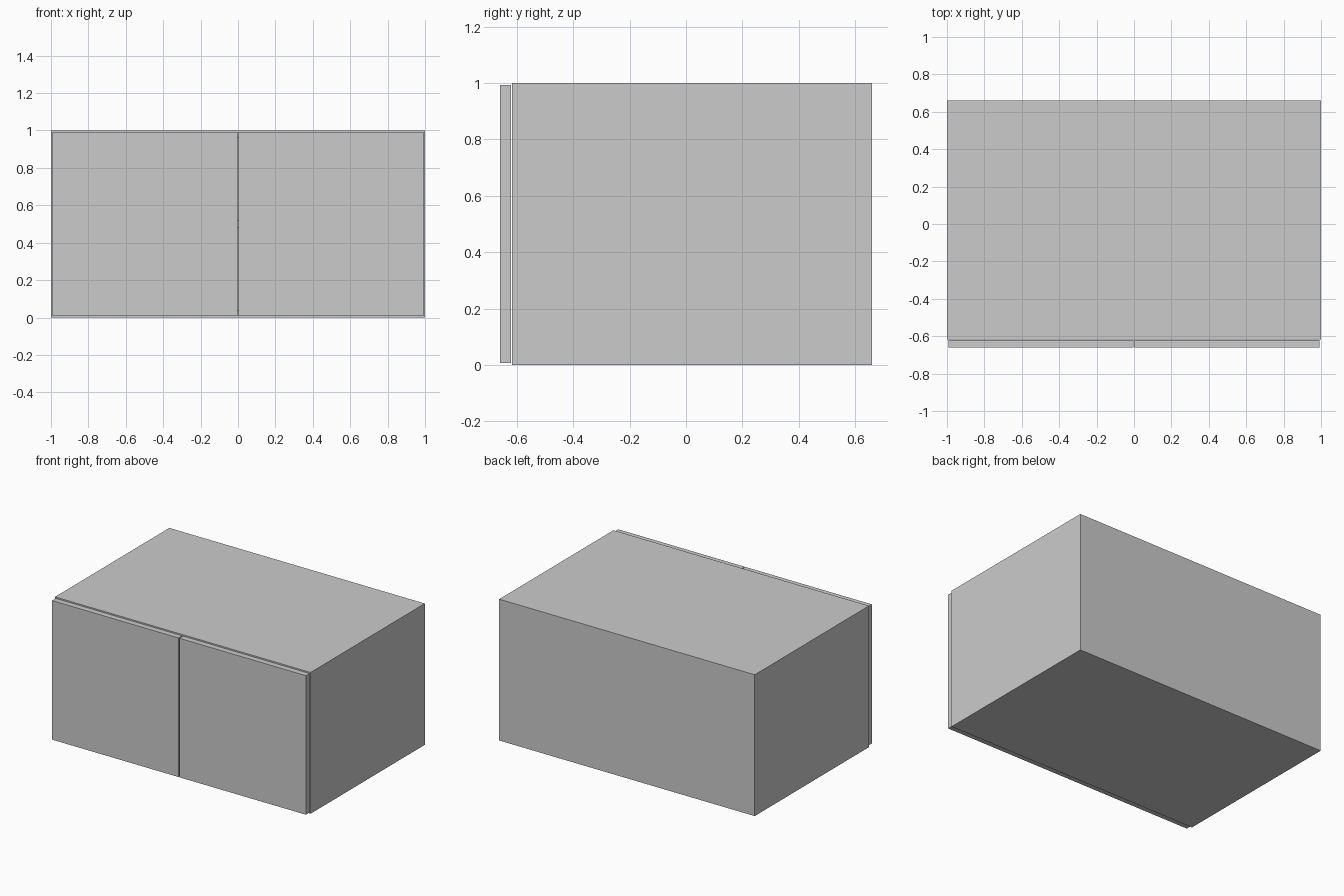
import bpy

if "Cube" in bpy.data.objects:
    bpy.data.objects.remove(bpy.data.objects["Cube"])

T = 0.04                      # board thickness
FRONT, BACK = -0.617, 0.66    # carcass depth range


def board(name, x, y, z):
    """Box spanning the (min, max) ranges on each axis."""
    bpy.ops.mesh.primitive_cube_add(size=1, location=[(a + b) / 2 for a, b in (x, y, z)])
    ob = bpy.context.object
    ob.name = name
    ob.scale = [b - a for a, b in (x, y, z)]
    bpy.ops.object.transform_apply(location=False, rotation=False, scale=True)
    return ob


inner = (-1 + T, 1 - T)

# Side panels and doors, left and right
for side, s in (("left", -1), ("right", 1)):
    board(side + "_side_panel", sorted((s, s * (1 - T))), (FRONT, BACK), (0, 1))
    board(side + "_door", sorted((s * 0.003, s * 0.993)), (-0.66, -0.62), (0.008, 0.992))

# Bottom and top panels between the sides
board("bottom_panel", inner, (FRONT, BACK), (0, T))
board("top_panel", inner, (FRONT, BACK), (1 - T, 1))

# Back panel and middle shelf inside the carcass
board("back_panel", inner, (BACK - T, BACK), (T, 1 - T))
board("middle_shelf", inner, (FRONT, BACK - T), (0.48, 0.52))
